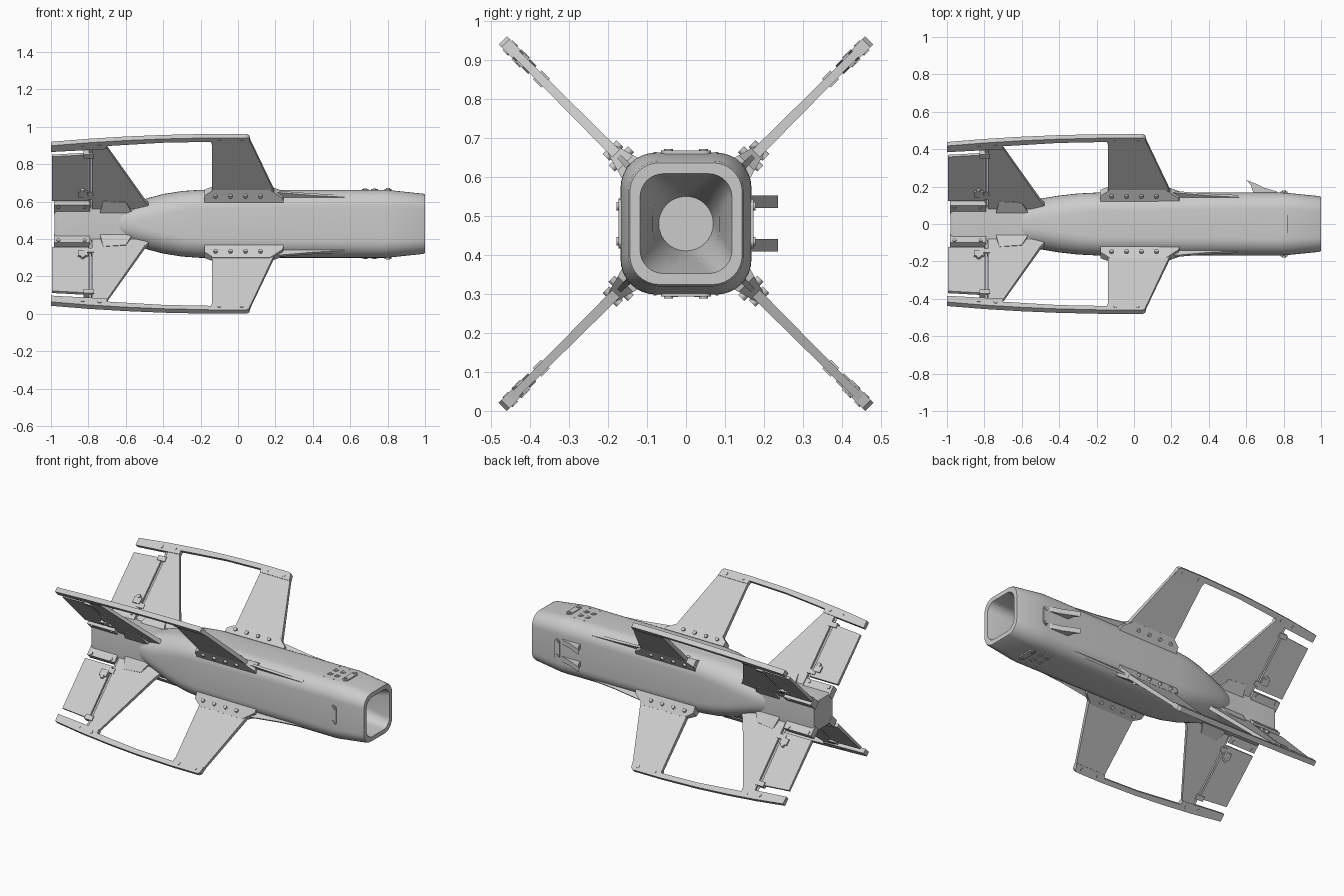
import bpy, bmesh
from math import pi, cos, sin
from mathutils import Matrix, Vector

if "Cube" in bpy.data.objects:
    bpy.data.objects.remove(bpy.data.objects["Cube"])

CZ = 0.481          # height of the body axis
SIDES = (45, 135, 225, 315)
parts = []

grey = bpy.data.materials.new("light_grey")
grey.use_nodes = True
grey.diffuse_color = (0.6, 0.6, 0.6, 1)
grey.node_tree.nodes["Principled BSDF"].inputs["Base Color"].default_value = (0.6, 0.6, 0.6, 1)


def finish(name, bm, turn=0):
    """Turn a bmesh into an object, rolled about the body axis."""
    bmesh.ops.recalc_face_normals(bm, faces=bm.faces)
    me = bpy.data.meshes.new(name)
    bm.to_mesh(me)
    bm.free()
    me.materials.append(grey)
    ob = bpy.data.objects.new(name, me)
    ob.location.z = CZ
    ob.rotation_euler.x = turn * pi / 180
    bpy.context.collection.objects.link(ob)
    parts.append(ob)
    return ob


def ring(x, hy, hz, rad, seg=8):
    """Rounded rectangle across the body axis."""
    pts = []
    for q, (sy, sz) in enumerate(((1, 1), (-1, 1), (-1, -1), (1, -1))):
        for i in range(seg + 1):
            a = (q + i / seg) * pi / 2
            pts.append((x, sy * (hy - rad) + rad * cos(a), sz * (hz - rad) + rad * sin(a)))
    return pts


def loft(name, sections):
    bm = bmesh.new()
    rings = [[bm.verts.new(p) for p in ring(*s)] for s in sections]
    n = len(rings[0])
    for a, b in zip(rings, rings[1:]):
        for i in range(n):
            j = (i + 1) % n
            bm.faces.new((a[i], a[j], b[j], b[i]))
    bm.faces.new(rings[0])
    bm.faces.new(rings[-1])
    bmesh.ops.remove_doubles(bm, verts=bm.verts, dist=0.0001)
    return finish(name, bm)


def add_prism(bm, pts, low, high=None):
    """Outline in (x, radius); half thickness runs from low to high with radius."""
    high = low if high is None else high
    r0, r1 = min(p[1] for p in pts), max(p[1] for p in pts)
    half = lambda r: low + (high - low) * (r - r0) / (r1 - r0)
    a = [bm.verts.new((x, -half(r), r)) for x, r in pts]
    b = [bm.verts.new((x, half(r), r)) for x, r in pts]
    bm.faces.new(a)
    bm.faces.new(b)
    for i in range(len(pts)):
        j = (i + 1) % len(pts)
        bm.faces.new((a[i], a[j], b[j], b[i]))


def add_box(bm, x0, x1, r0, r1, half):
    add_prism(bm, [(x0, r0), (x1, r0), (x1, r1), (x0, r1)], half)


def add_rod(bm, centre, radius, length, axis="z", seg=16):
    rot = {"z": Matrix(), "y": Matrix.Rotation(pi / 2, 4, "X")}[axis]
    bmesh.ops.create_cone(bm, cap_ends=True, segments=seg, radius1=radius, radius2=radius,
                          depth=length, matrix=Matrix.Translation(Vector(centre)) @ rot)


# Body shell with tapered nose, lip and funnel-shaped intake
loft("fuselage", [
    (-0.70, 0.06, 0.06, 0.06), (-0.63, 0.102, 0.09, 0.085), (-0.56, 0.122, 0.112, 0.1),
    (-0.48, 0.139, 0.138, 0.11), (-0.40, 0.152, 0.159, 0.11), (-0.30, 0.163, 0.175, 0.105),
    (-0.20, 0.168, 0.182, 0.1), (0.78, 0.168, 0.182, 0.09), (0.81, 0.167, 0.18, 0.09),
    (0.99, 0.149, 0.161, 0.08), (1.0, 0.144, 0.156, 0.075), (1.0, 0.118, 0.128, 0.06),
    (0.96, 0.108, 0.118, 0.055), (0.80, 0.085, 0.09, 0.07), (0.62, 0.07, 0.07, 0.07)])

# Tail block
loft("tail_block", [(-0.98, 0.094, 0.094, 0.02), (-0.97, 0.1, 0.1, 0.02),
                    (-0.80, 0.1, 0.1, 0.02), (-0.78, 0.098, 0.098, 0.015), (-0.48, 0.098, 0.098, 0.015)])

for turn in SIDES:
    # Forward wing
    bm = bmesh.new()
    add_prism(bm, [(-0.14, 0.17), (0.22, 0.17), (0.062, 0.64), (-0.14, 0.64)], 0.014, 0.01)
    finish("forward_wing", bm, turn)

    # Wing root fairing with bolts and a long forward spike
    bm = bmesh.new()
    add_prism(bm, [(-0.18, 0.16), (0.25, 0.16), (0.24, 0.22), (0.17, 0.27), (-0.13, 0.27), (-0.18, 0.235)],
              0.045, 0.014)
    add_prism(bm, [(0.2, 0.17), (0.57, 0.17), (0.57, 0.21), (0.4, 0.222), (0.2, 0.245)], 0.011, 0.006)
    for x in (-0.12, -0.04, 0.04, 0.12):
        add_rod(bm, (x, 0, 0.235), 0.011, 0.07, "y")
    finish("wing_root_fairing", bm, turn)

    # Curved tip rail joining both fins
    bm = bmesh.new()
    add_prism(bm, [(-1, 0.605), (-0.8, 0.628), (-0.6, 0.645), (-0.4, 0.657), (-0.15, 0.665),
                   (0.045, 0.665), (0.06, 0.655), (0.068, 0.615), (-0.14, 0.615), (-0.145, 0.635),
                   (-0.4, 0.628), (-0.7, 0.603), (-0.7, 0.58), (-1, 0.558)], 0.015)
    for x, r in ((-0.1, 0.638), (0.02, 0.638), (-0.74, 0.605), (-0.83, 0.595)):
        add_rod(bm, (x, 0, r), 0.01, 0.036, "y")
    finish("tip_rail", bm, turn)

    # Swept rear fin
    bm = bmesh.new()
    add_prism(bm, [(-0.78, 0.1), (-0.44, 0.1), (-0.5, 0.18), (-0.705, 0.59), (-0.78, 0.59)], 0.013, 0.009)
    add_prism(bm, [(-0.74, 0.1), (-0.56, 0.1), (-0.6, 0.175), (-0.72, 0.185)], 0.03, 0.014)
    finish("rear_fin", bm, turn)

    # Movable control surface
    bm = bmesh.new()
    add_prism(bm, [(-0.995, 0.185), (-0.8, 0.185), (-0.8, 0.53), (-0.995, 0.515)], 0.011, 0.008)
    finish("control_surface", bm, turn)

    # Hinge pin, knuckles and control horn
    bm = bmesh.new()
    add_rod(bm, (-0.79, 0, 0.35), 0.007, 0.48)
    for r in (0.2, 0.51):
        add_box(bm, -0.825, -0.77, r, r + 0.03, 0.016)
    add_box(bm, -0.855, -0.805, 0.22, 0.26, 0.02)
    add_rod(bm, (-0.83, 0, 0.265), 0.012, 0.05, "y")
    finish("hinge", bm, turn)

    # Actuator housing on the tail corner
    bm = bmesh.new()
    add_box(bm, -0.985, -0.79, 0.1, 0.165, 0.024)
    for x in (-0.96, -0.82):
        add_rod(bm, (x, 0, 0.15), 0.01, 0.06, "y")
    finish("actuator_housing", bm, turn)

# Two-bolt access plates on the four flat sides near the nose
for turn, height in ((0, 0.182), (90, 0.168), (180, 0.182), (270, 0.168)):
    bm = bmesh.new()
    add_box(bm, 0.782, 0.82, height - 0.012, height + 0.005, 0.045)
    for y in (-0.045, 0.045):
        add_rod(bm, (0.801, y, height), 0.019, 0.01)
        add_rod(bm, (0.801, y, height + 0.003), 0.011, 0.014)
    finish("access_plate", bm, turn)

# Screw cluster on top and bottom
for turn in (0, 180):
    bm = bmesh.new()
    for x in (0.68, 0.73):
        for y in (-0.03, 0.03):
            add_rod(bm, (x, y, 0.182), 0.018, 0.006)
            add_rod(bm, (x, y, 0.183), 0.009, 0.01)
    for x in (0.67, 0.74):
        for y in (-0.08, 0.08):
            add_rod(bm, (x, y, 0.18), 0.004, 0.008, seg=8)
    finish("screw_cluster", bm, turn)

# Pair of curved hooks on the rear side
for z in (-0.056, 0.056):
    bm = bmesh.new()
    add_prism(bm, [(0.6, 0.236), (0.625, 0.208), (0.64, 0.16), (0.78, 0.16), (0.76, 0.175),
                   (0.7, 0.192), (0.65, 0.216)], 0.016)
    bmesh.ops.translate(bm, verts=bm.verts, vec=(0, z, 0))
    finish("hook", bm, 270)

# Smooth shading with sharp edges kept
bpy.ops.object.select_all(action="DESELECT")
for ob in parts:
    ob.select_set(True)
bpy.context.view_layer.objects.active = parts[0]
bpy.ops.object.shade_smooth_by_angle(angle=pi / 6)
